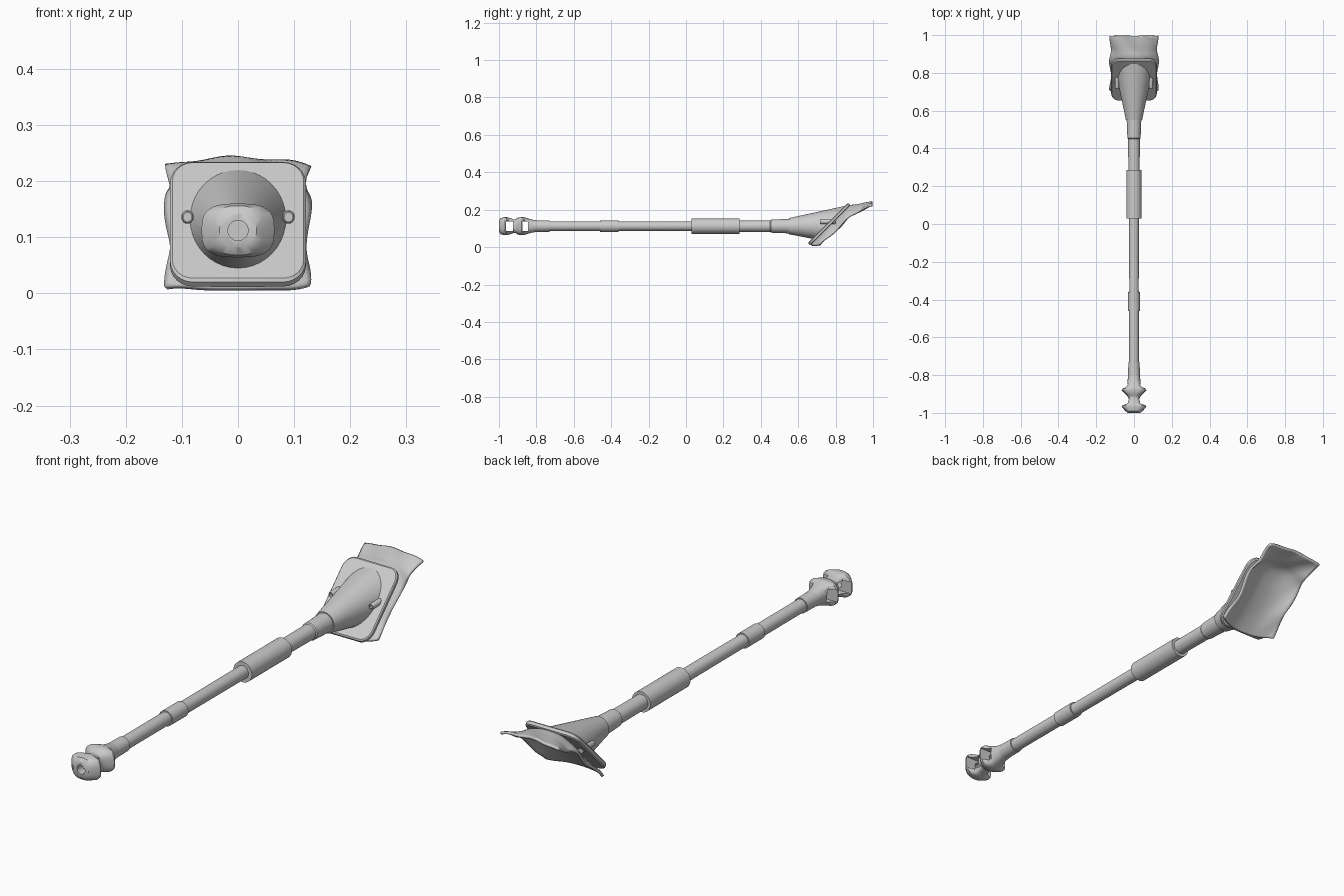
import bpy, bmesh, math
from mathutils import Vector, Matrix

if "Cube" in bpy.data.objects:
    bpy.data.objects.remove(bpy.data.objects["Cube"])

AX = 0.112  # height of the shaft axis
grey = bpy.data.materials.new("grey")
grey.diffuse_color = (0.6, 0.6, 0.6, 1)
grey.use_nodes = True
grey.node_tree.nodes["Principled BSDF"].inputs["Base Color"].default_value = grey.diffuse_color


def finish(ob, angle=35):
    if not ob.data.materials:
        ob.data.materials.append(grey)
    bpy.ops.object.select_all(action='DESELECT')
    ob.select_set(True)
    bpy.context.view_layer.objects.active = ob
    bpy.ops.object.shade_smooth_by_angle(angle=math.radians(angle))
    return ob


def to_object(name, bm):
    bmesh.ops.recalc_face_normals(bm, faces=bm.faces)
    me = bpy.data.meshes.new(name)
    bm.to_mesh(me)
    bm.free()
    ob = bpy.data.objects.new(name, me)
    bpy.context.collection.objects.link(ob)
    return ob


def loft(name, rings):
    """Closed skin through rings of points, capped at both ends."""
    bm = bmesh.new()
    vs = [[bm.verts.new(p) for p in r] for r in rings]
    n = len(vs[0])
    for a, b in zip(vs, vs[1:]):
        for i in range(n):
            j = (i + 1) % n
            bm.faces.new((a[i], a[j], b[j], b[i]))
    bm.faces.new(vs[0])
    bm.faces.new(vs[-1])
    return to_object(name, bm)


def ring(y, a, b, power=2.0, n=32, x=0, z=AX):
    pts = []
    for i in range(n):
        t = 2 * math.pi * i / n
        c, s = math.cos(t), math.sin(t)
        pts.append((x + a * math.copysign(abs(c) ** (2 / power), c), y,
                    z + b * math.copysign(abs(s) ** (2 / power), s)))
    return pts


def rod(name, profile):
    return finish(loft(name, [ring(y, r, r) for y, r in profile]))


# Shaft and its sleeves
rod("shaft", [(-0.80, 0.026), (-0.36, 0.026), (-0.35, 0.025), (0.50, 0.027)])
rod("front_sleeve", [(-0.835, 0.034), (-0.80, 0.031), (-0.73, 0.030)])
rod("middle_band", [(-0.46, 0.031), (-0.36, 0.031)])
rod("grip_sleeve", [(0.03, 0.041), (0.285, 0.041)])
rod("rear_sleeve", [(0.28, 0.030), (0.45, 0.031), (0.455, 0.035), (0.56, 0.039)])

# Flared end with two swept baffles
sections = [(-1.0, .033, .030, 2.2), (-.99, .046, .044, 2.6), (-.968, .065, .048, 3),
            (-.96, .064, .048, 3), (-.95, .036, .046, 3), (-.92, .031, .036, 2.4),
            (-.91, .035, .038, 2.4), (-.90, .045, .045, 2.6), (-.88, .065, .048, 3),
            (-.871, .064, .048, 3), (-.86, .038, .046, 3), (-.83, .034, .036, 2.2),
            (-.80, .031, .031, 2)]
brake = loft("baffle_end", [ring(y, a, b, p) for y, a, b, p in sections])
cutters = [loft("bore_cutter", [ring(-1.05, .018, .018), ring(-.85, .018, .018)])]
for y0, y1 in ((-.963, -.925), (-.875, -.845)):
    bm = bmesh.new()
    bmesh.ops.create_cube(bm, size=1, matrix=Matrix.Translation((0, (y0 + y1) / 2, AX))
                          @ Matrix.Diagonal((0.3, y1 - y0, 0.05, 1)))
    cutters.append(to_object("window_cutter", bm))
finish(brake)
for c in cutters:
    mod = brake.modifiers.new("cut", 'BOOLEAN')
    mod.operation = 'DIFFERENCE'
    mod.object = c
    bpy.context.view_layer.objects.active = brake
    bpy.ops.object.modifier_apply(modifier=mod.name)
    bpy.data.objects.remove(c)
finish(brake)

# Funnel, ending in an oval on the sloping plate
N = 40
small = [Vector(p) for p in ring(0.55, .043, .043, n=N)]
big = [Vector((x, z + 0.64, z)) for x, _, z in ring(0, .088, .090, n=N, z=.133)]
finish(loft("funnel", [[p.lerp(q, t) for p, q in zip(small, big)]
                       for t in (0, .25, .5, .75, 1)]))


# Sloping plate with rounded corners
def plate_ring(grow, back):
    pts = []
    for cx, cz, start in ((1, 1, 0), (-1, 1, 90), (-1, -1, 180), (1, -1, 270)):
        for k in range(7):
            t = math.radians(start + 15 * k)
            x = cx * .080 + (.041 + grow) * math.cos(t)
            z = .130 + cz * .070 + (.037 + grow) * math.sin(t)
            pts.append((x, z + 0.628 + back, z - back))
    return pts


finish(loft("plate", [plate_ring(-.004, 0), plate_ring(0, .003),
                      plate_ring(0, .011), plate_ring(-.004, .014)]))

# Pegs through the plate on both sides
for side, label in ((-1, "left"), (1, "right")):
    prof = [(.80, .011), (.722, .011), (.718, .009), (.718, .007), (.728, .007)]
    finish(loft(label + "_peg", [ring(y, r, r * 1.1, n=20, x=side * .090, z=.136)
                                 for y, r in prof]))


# Draped pad: a sheet bent back at its sides, with a flap at the top
def along(pts, t):
    f = t * (len(pts) - 1)
    i = min(int(f), len(pts) - 2)
    g = f - i
    p = [Vector(pts[max(0, min(len(pts) - 1, i + k))]) for k in (-1, 0, 1, 2)]
    return 0.5 * (2 * p[1] + (p[2] - p[0]) * g + (2 * p[0] - 5 * p[1] + 4 * p[2] - p[3]) * g * g
                  + (3 * p[1] - p[0] - 3 * p[2] + p[3]) * g ** 3)


centre = [(.672, .008), (.722, .066), (.800, .146), (.868, .213), (.925, .226), (.996, .238)]
edge = [(.712, .012), (.772, .064), (.830, .118), (.885, .170), (.935, .197), (.996, .222)]
NU, NV = 28, 30
bm = bmesh.new()
grid = []
for j in range(NV + 1):
    v = j / NV
    row = []
    for i in range(NU + 1):
        u = 2 * i / NU - 1
        p = along(centre, v).lerp(along(edge, v), abs(u) ** 2.4)
        # soft folds, strongest toward the sides and the flap
        w = .004 * max(abs(u) ** 3, max(0, v - .65) * 2) * math.sin(7 * u + 15 * v)
        half = .124 + .005 * math.sin(13 * v + 1.2)
        row.append(bm.verts.new((u * half, p.x - w * .3, p.y + w)))
    grid.append(row)
for j in range(NV):
    for i in range(NU):
        bm.faces.new((grid[j][i], grid[j][i + 1], grid[j + 1][i + 1], grid[j + 1][i]))
pad = to_object("pad", bm)
sol = pad.modifiers.new("thickness", 'SOLIDIFY')
sol.thickness = .010
sol.offset = 0
finish(pad, 50)
